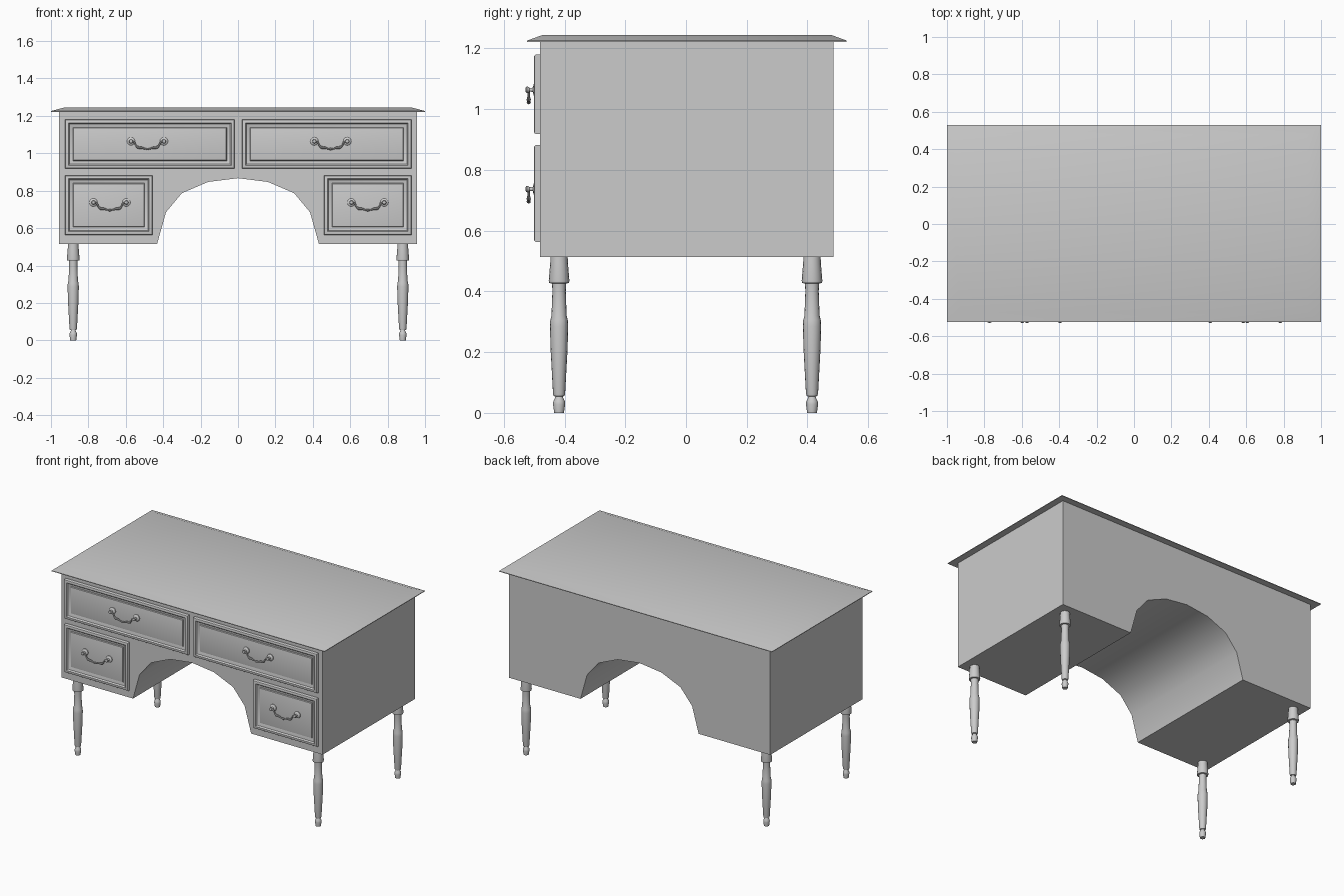
import bpy, bmesh, math
from mathutils import Matrix, Vector

if "Cube" in bpy.data.objects:
    bpy.data.objects.remove(bpy.data.objects["Cube"])

YC = 0.003       # centre of the carcass in depth
FRONT = -0.481   # carcass front face


def finish(name, bm, angle=30):
    bmesh.ops.recalc_face_normals(bm, faces=bm.faces[:])
    me = bpy.data.meshes.new(name)
    bm.to_mesh(me)
    bm.free()
    ob = bpy.data.objects.new(name, me)
    bpy.context.collection.objects.link(ob)
    bpy.ops.object.select_all(action='DESELECT')
    ob.select_set(True)
    bpy.context.view_layer.objects.active = ob
    bpy.ops.object.shade_smooth_by_angle(angle=math.radians(angle))
    return ob


def loft(bm, rings):
    """Skin closed rings of points and cap both ends."""
    vs = [[bm.verts.new(p) for p in r] for r in rings]
    n = len(vs[0])
    for a, b in zip(vs, vs[1:]):
        for i in range(n):
            j = (i + 1) % n
            bm.faces.new((a[i], a[j], b[j], b[i]))
    bm.faces.new(vs[0])
    bm.faces.new(vs[-1])


def lathe(bm, profile, matrix, sides=16):
    loft(bm, [[matrix @ Vector((r * math.cos(2 * math.pi * i / sides),
                                r * math.sin(2 * math.pi * i / sides), z))
               for i in range(sides)] for r, z in profile])


def rect(hx, hy, z):
    return [(-hx, YC - hy, z), (hx, YC - hy, z), (hx, YC + hy, z), (-hx, YC + hy, z)]


# Table top with a shallow bevelled edge
bm = bmesh.new()
loft(bm, [rect(1, 0.526, 1.222), rect(1, 0.526, 1.226), rect(0.928, 0.474, 1.245)])
finish("table_top", bm)

# Carcass with kneehole arch, extruded front to back
half = [(0.957, 1.222), (0.957, 0.514), (0.433, 0.514), (0.385, 0.685), (0.3, 0.787), (0.16, 0.847)]
outline = half + [(0, 0.867)] + [(-x, z) for x, z in reversed(half)]
bm = bmesh.new()
loft(bm, [[(x, y, z) for x, z in outline] for y in (FRONT, 0.486)])
finish("desk_body", bm)

# Turned legs
leg = [(0.028, 0.53), (0.029, 0.495), (0.034, 0.435), (0.033, 0.428), (0.023, 0.426),
       (0.022, 0.40), (0.025, 0.32), (0.029, 0.305), (0.030, 0.285), (0.028, 0.21),
       (0.020, 0.065), (0.018, 0.056), (0.012, 0.054), (0.013, 0.05), (0.019, 0.038),
       (0.020, 0.028), (0.016, 0.0)]
for side, x in (("left", -0.881), ("right", 0.881)):
    for end, y in (("front", -0.418), ("back", 0.415)):
        bm = bmesh.new()
        lathe(bm, leg, Matrix.Translation((x, y, 0)))
        finish(f"{end}_{side}_leg", bm)

# Drawer fronts: nested moulding steps as (inset, projection)
steps = [(0, -0.005), (0, 0.013), (0.003, 0.018), (0.008, 0.020), (0.018, 0.020),
         (0.022, 0.016), (0.024, 0.010), (0.042, 0.004), (0.045, 0.010), (0.052, 0.012)]


def drawer(name, x0, x1, z0, z1):
    bm = bmesh.new()
    loft(bm, [[(x0 + i, FRONT - d, z0 + i), (x1 - i, FRONT - d, z0 + i),
               (x1 - i, FRONT - d, z1 - i), (x0 + i, FRONT - d, z1 - i)] for i, d in steps])
    finish(name, bm)


drawer("upper_left_drawer", -0.925, -0.018, 0.918, 1.18)
drawer("upper_right_drawer", 0.021, 0.928, 0.918, 1.18)
drawer("lower_left_drawer", -0.925, -0.457, 0.563, 0.882)
drawer("lower_right_drawer", 0.46, 0.928, 0.563, 0.882)

# Bail handle: swelling rod as a curve, then rosettes, posts and knobs
cu = bpy.data.curves.new("bail", 'CURVE')
cu.dimensions = '3D'
cu.bevel_depth = 0.006
cu.bevel_resolution = 2
cu.resolution_u = 5
cu.use_fill_caps = True
half = [(0, -0.039, 1.15), (0.012, -0.038, 0.6), (0.032, -0.032, 1.0), (0.05, -0.03, 1.2),
        (0.062, -0.019, 0.7), (0.07, -0.004, 0.8), (0.088, 0.002, 0.9)]
path = [(-x, z, r) for x, z, r in reversed(half)] + half[1:]
sp = cu.splines.new('BEZIER')
sp.bezier_points.add(len(path) - 1)
for p, (x, z, r) in zip(sp.bezier_points, path):
    p.co = (x, -0.037, z)
    p.radius = r
    p.handle_left_type = p.handle_right_type = 'AUTO'
bail = bpy.data.objects.new("bail", cu)
bpy.context.collection.objects.link(bail)
bpy.context.view_layer.update()
me = bpy.data.meshes.new_from_object(bail.evaluated_get(bpy.context.evaluated_depsgraph_get()))
bpy.data.objects.remove(bail)
bm = bmesh.new()
bm.from_mesh(me)
post = [(0.022, 0.006), (0.022, 0.017), (0.018, 0.021), (0.007, 0.023), (0.006, 0.034),
        (0.009, 0.037), (0.011, 0.042), (0.009, 0.046), (0.003, 0.048)]
for x in (-0.088, 0.088):
    lathe(bm, post, Matrix.Translation((x, 0, 0.002)) @ Matrix.Rotation(math.pi / 2, 4, 'X'), 12)
handle = finish("upper_left_handle", bm, 40)
handle.location = (-0.484, FRONT, 1.062)
for name, x, z in (("upper_right_handle", 0.496, 1.062),
                   ("lower_left_handle", -0.685, 0.735),
                   ("lower_right_handle", 0.694, 0.735)):
    ob = bpy.data.objects.new(name, handle.data)
    ob.location = (x, FRONT, z)
    bpy.context.collection.objects.link(ob)
